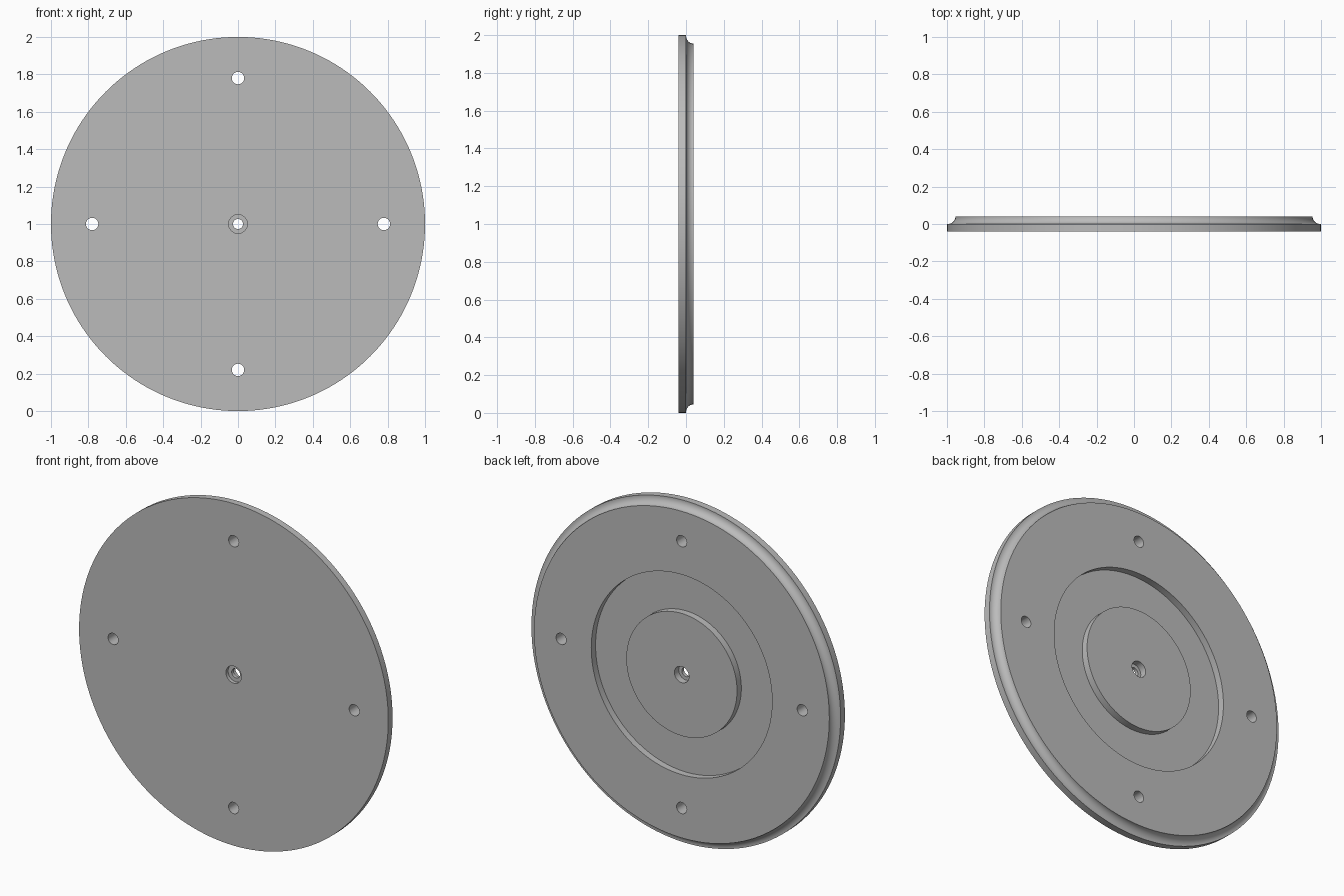
import bpy, bmesh, math
from mathutils import Matrix, Vector

cube = bpy.data.objects.get("Cube")
if cube:
    bpy.data.objects.remove(cube, do_unlink=True)

SEGMENTS = 160
HALF = 0.04        # half thickness of the plate
COVE = 0.042       # width of the concave rim moulding
BOLT_RADIUS = 0.78
CENTRE = Vector((0, 0, 1))

grey = bpy.data.materials.new("light_grey")
grey.use_nodes = True
colour = (0.5, 0.5, 0.5, 1)
grey.diffuse_color = colour
grey.node_tree.nodes["Principled BSDF"].inputs["Base Color"].default_value = colour


def new_object(name, bm):
    bmesh.ops.recalc_face_normals(bm, faces=bm.faces)
    mesh = bpy.data.meshes.new(name)
    bm.to_mesh(mesh)
    bm.free()
    mesh.materials.append(grey)
    obj = bpy.data.objects.new(name, mesh)
    bpy.context.collection.objects.link(obj)
    return obj


# Cross-section as (radius, y): front counterbore, front face, rim edge
profile = [(0.027, -0.02), (0.05, -0.02), (0.05, -HALF), (1, -HALF), (1, 0)]
# Concave moulding around the back edge
for i in range(13):
    a = i / 12 * math.pi / 2
    profile.append((0.997 - COVE * math.sin(a), HALF - HALF * math.cos(a)))
# Back face, ring groove, raised hub and back counterbore
profile += [(0.585, HALF), (0.585, 0), (0.358, 0), (0.358, HALF),
            (0.047, HALF), (0.047, 0), (0.027, 0)]

# Round plate, lathed around the y axis
bm = bmesh.new()
rings = []
for s in range(SEGMENTS):
    a = 2 * math.pi * s / SEGMENTS
    rings.append([bm.verts.new(CENTRE + Vector((r * math.cos(a), y, r * math.sin(a))))
                  for r, y in profile])
for s, ring in enumerate(rings):
    following = rings[(s + 1) % SEGMENTS]
    for i in range(len(profile)):
        j = (i + 1) % len(profile)
        bm.faces.new((ring[i], ring[j], following[j], following[i]))
plate = new_object("round_plate", bm)

# Four bolt holes cut through the plate
bm = bmesh.new()
for k in range(4):
    a = k * math.pi / 2
    spot = CENTRE + BOLT_RADIUS * Vector((math.cos(a), 0, math.sin(a)))
    bmesh.ops.create_cone(bm, cap_ends=True, segments=32, radius1=0.033,
                          radius2=0.033, depth=0.3,
                          matrix=Matrix.Translation(spot) @ Matrix.Rotation(math.pi / 2, 4, 'X'))
cutter = new_object("bolt_hole_cutter", bm)
cutter.hide_render = True

cut = plate.modifiers.new("bolt_holes", 'BOOLEAN')
cut.operation = 'DIFFERENCE'
cut.solver = 'EXACT'
cut.object = cutter
bpy.ops.object.select_all(action='DESELECT')
plate.select_set(True)
bpy.context.view_layer.objects.active = plate
bpy.ops.object.modifier_apply(modifier=cut.name)
bpy.data.objects.remove(cutter, do_unlink=True)
bpy.ops.object.shade_smooth_by_angle(angle=math.radians(30))
